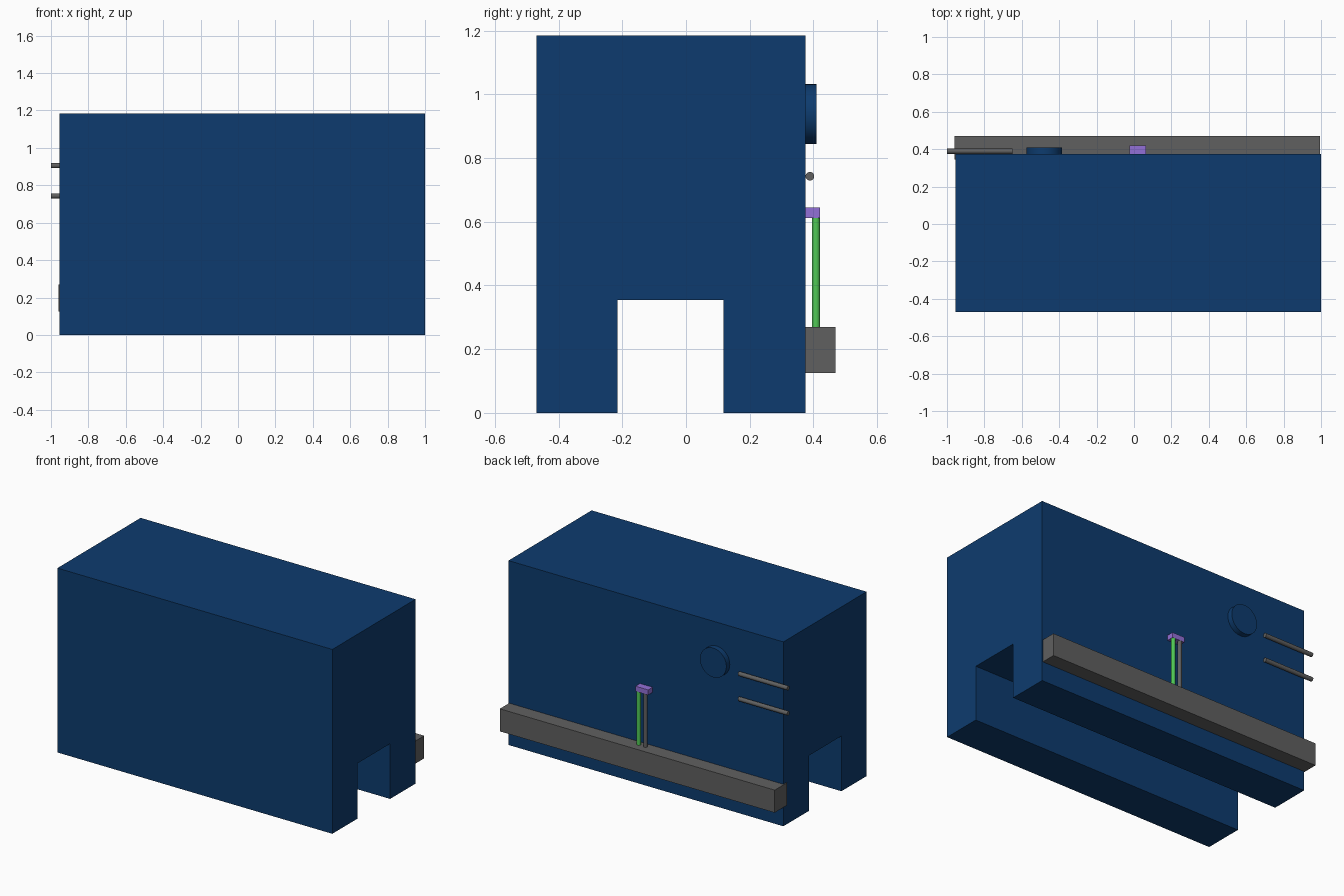
import bpy, bmesh, math
from mathutils import Matrix, Vector

cube = bpy.data.objects.get("Cube")
if cube:
    bpy.data.objects.remove(cube, do_unlink=True)


def material(name, rgb):
    m = bpy.data.materials.new(name)
    m.use_nodes = True
    m.diffuse_color = (*rgb, 1)
    m.node_tree.nodes["Principled BSDF"].inputs["Base Color"].default_value = (*rgb, 1)
    return m


navy = material("navy blue", (0.004, 0.044, 0.156))
grey = material("dark grey", (0.117, 0.117, 0.117))
green = material("green", (0.08, 0.58, 0.09))
purple = material("purple", (0.29, 0.162, 0.68))


def finish(name, bm, mat):
    bmesh.ops.recalc_face_normals(bm, faces=bm.faces)
    mesh = bpy.data.meshes.new(name)
    bm.to_mesh(mesh)
    bm.free()
    mesh.materials.append(mat)
    obj = bpy.data.objects.new(name, mesh)
    bpy.context.collection.objects.link(obj)
    return obj


def prism(name, profile, x0, x1, mat):
    """Extrude a (y, z) profile along x."""
    bm = bmesh.new()
    face = bm.faces.new([bm.verts.new((x0, y, z)) for y, z in profile])
    ext = bmesh.ops.extrude_face_region(bm, geom=[face])["geom"]
    verts = [v for v in ext if isinstance(v, bmesh.types.BMVert)]
    bmesh.ops.translate(bm, verts=verts, vec=(x1 - x0, 0, 0))
    return finish(name, bm, mat)


def box(name, xs, ys, zs, mat):
    (y0, y1), (z0, z1) = ys, zs
    return prism(name, [(y0, z0), (y1, z0), (y1, z1), (y0, z1)], *xs, mat)


def rod(name, start, end, radius, mat, sides=32):
    """Smooth cylinder between two points."""
    a, b = Vector(start), Vector(end)
    axis = b - a
    place = Matrix.Translation((a + b) / 2) @ axis.to_track_quat('Z', 'Y').to_matrix().to_4x4()
    bm = bmesh.new()
    bmesh.ops.create_cone(bm, cap_ends=True, segments=sides, radius1=radius,
                          radius2=radius, depth=axis.length, matrix=place)
    obj = finish(name, bm, mat)
    bpy.ops.object.select_all(action='DESELECT')
    obj.select_set(True)
    bpy.context.view_layer.objects.active = obj
    bpy.ops.object.shade_smooth_by_angle(angle=math.radians(40))
    return obj


# Body with a channel running along the underside
front, back, top = -0.47, 0.375, 1.185
prism("body", [(front, 0), (-0.215, 0), (-0.215, 0.355), (0.117, 0.355),
               (0.117, 0), (back, 0), (back, top), (front, top)], -0.955, 1.0, navy)

# Rail along the back
box("back_rail", (-0.96, 0.995), (0.345, 0.47), (0.125, 0.27), grey)

# Round cover on the back
rod("round_cover", (-0.48, back - 0.02, 0.938), (-0.48, 0.41, 0.938), 0.094, navy, 48)

# Two pipes leaving past the right end
for name, z in (("lower_pipe", 0.743), ("upper_pipe", 0.905)):
    rod(name, (-1.0, 0.389, z), (-0.65, 0.389, z), 0.0135, grey)

# Connector block with two cables down to the rail
box("connector_block", (-0.025, 0.065), (back - 0.01, 0.42), (0.612, 0.645), purple)
for name, x, mat in (("green_cable", 0.05, green), ("grey_cable", 0.002, grey)):
    rod(name, (x, 0.408, 0.265), (x, 0.408, 0.615), 0.0125, mat)
